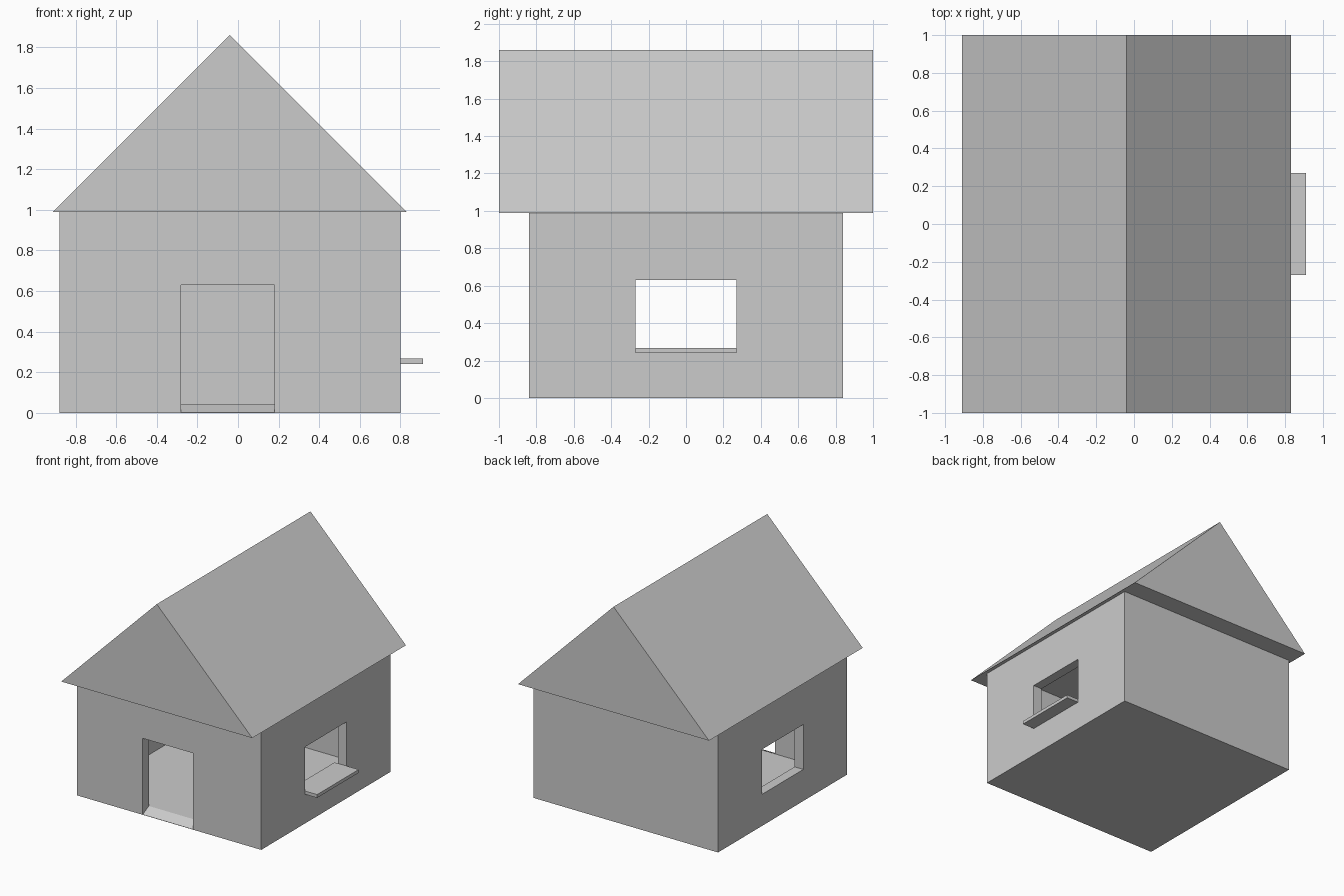
import bpy
import bmesh
from mathutils import Vector

if "Cube" in bpy.data.objects:
    bpy.data.objects.remove(bpy.data.objects["Cube"])


def extrude_profile(name, points, offset):
    """Solid made by extruding a closed outline along an offset."""
    bm = bmesh.new()
    face = bm.faces.new([bm.verts.new(p) for p in points])
    result = bmesh.ops.extrude_face_region(bm, geom=[face], use_keep_orig=True)
    moved = [v for v in result["geom"] if isinstance(v, bmesh.types.BMVert)]
    bmesh.ops.translate(bm, verts=moved, vec=Vector(offset))
    bmesh.ops.recalc_face_normals(bm, faces=bm.faces)
    mesh = bpy.data.meshes.new(name)
    bm.to_mesh(mesh)
    bm.free()
    obj = bpy.data.objects.new(name, mesh)
    bpy.context.collection.objects.link(obj)
    return obj


def box(name, x, y, z):
    outline = [(x[0], y[0], z[0]), (x[1], y[0], z[0]), (x[1], y[1], z[0]), (x[0], y[1], z[0])]
    return extrude_profile(name, outline, (0, 0, z[1] - z[0]))


def cut(target, cutter):
    """Subtract the cutter, then discard it."""
    mod = target.modifiers.new("cut", 'BOOLEAN')
    mod.operation = 'DIFFERENCE'
    mod.solver = 'EXACT'
    mod.object = cutter
    cutter.hide_render = True
    bpy.context.view_layer.objects.active = target
    bpy.ops.object.modifier_apply(modifier=mod.name)
    bpy.data.objects.remove(cutter)


LEFT, RIGHT, HALF_Y = -0.88, 0.80, 0.84
WALL, FLOOR, OPENING_TOP = 0.08, 0.04, 0.63

# Hollow walls with a raised floor; the top is closed by the roof
walls = box("walls", (LEFT, RIGHT), (-HALF_Y, HALF_Y), (0, 1.0))
cut(walls, box("room_cutter", (LEFT + WALL, RIGHT - WALL),
               (-HALF_Y + WALL, HALF_Y - WALL), (FLOOR, 1.2)))

# One opening through both side walls makes the two windows
cut(walls, box("window_cutter", (-1.2, 1.2), (-0.27, 0.27), (0.26, OPENING_TOP)))

# Doorway whose threshold ramps up to the floor
door_profile = [(-0.28, -1.0, -0.078), (-0.28, -0.70, 0.072),
                (-0.28, -0.70, OPENING_TOP), (-0.28, -1.0, OPENING_TOP)]
cut(walls, extrude_profile("door_cutter", door_profile, (0.46, 0, 0)))

# Sill under the right window
box("window_sill", (0.69, 0.91), (-0.27, 0.27), (0.24, 0.267))

# Gabled roof
extrude_profile("roof", [(-0.91, -1, 0.99), (0.83, -1, 0.99), (-0.04, -1, 1.86)], (0, 2, 0))
